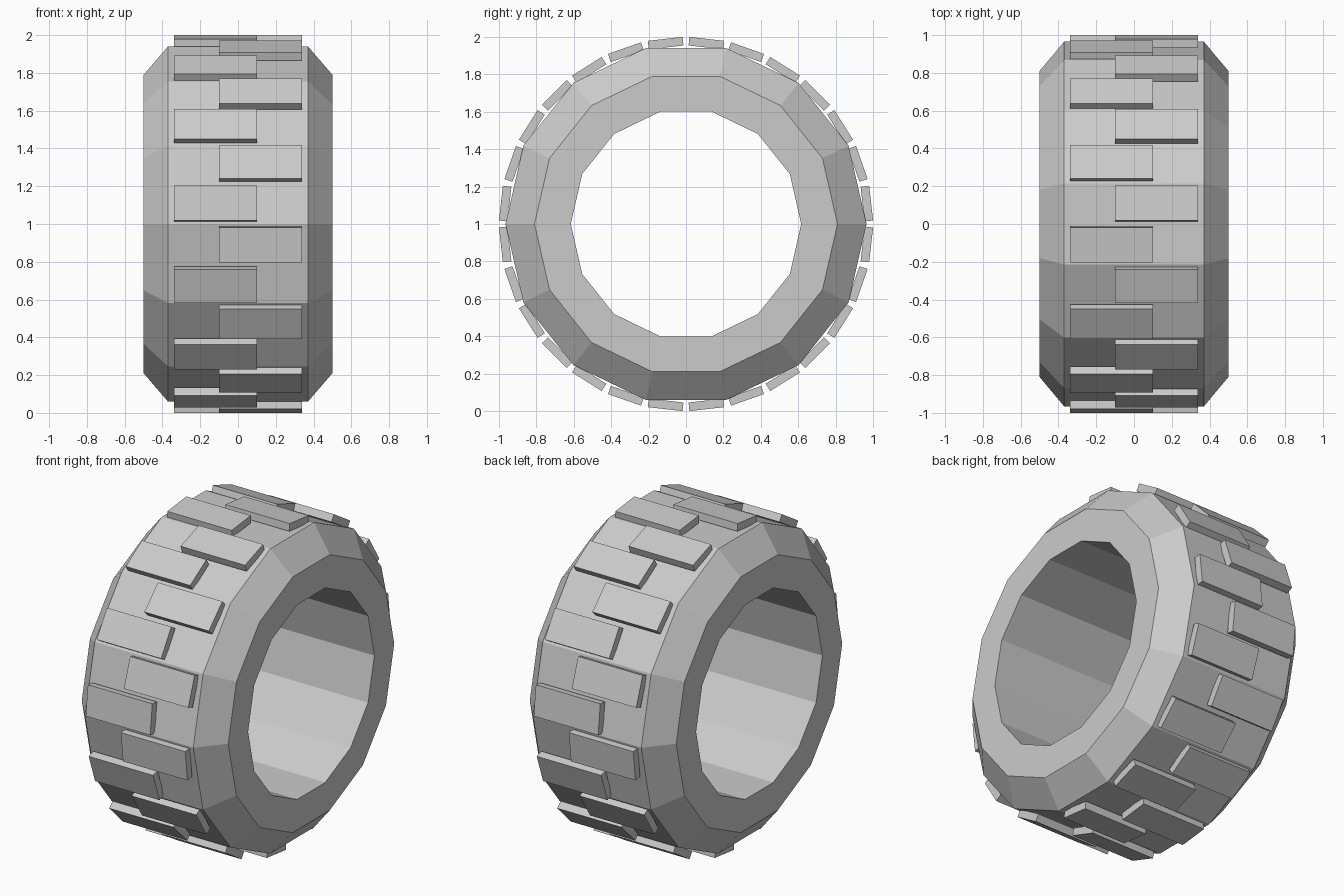
import bpy, bmesh, math
from mathutils import Matrix, Vector

if "Cube" in bpy.data.objects:
    bpy.data.objects.remove(bpy.data.objects["Cube"])

SIDES = 14
BLOCKS = 28
CENTRE = Vector((0, 0, 1))


def add_object(name, bm):
    bmesh.ops.recalc_face_normals(bm, faces=bm.faces)
    mesh = bpy.data.meshes.new(name)
    bm.to_mesh(mesh)
    bm.free()
    obj = bpy.data.objects.new(name, mesh)
    obj.location = CENTRE
    bpy.context.collection.objects.link(obj)
    return obj


# Tyre body: closed (x, radius) profile revolved around the x axis
profile = [(-0.5, 0.616), (-0.5, 0.81), (-0.37, 0.965),
           (0.37, 0.965), (0.5, 0.81), (0.5, 0.616)]
bm = bmesh.new()
rings = []
for i in range(SIDES):
    a = 2 * math.pi * i / SIDES
    rings.append([bm.verts.new((x, r * math.cos(a), r * math.sin(a)))
                  for x, r in profile])
for i in range(SIDES):
    cur, nxt = rings[i], rings[(i + 1) % SIDES]
    for j in range(len(profile)):
        k = (j + 1) % len(profile)
        bm.faces.new((cur[j], cur[k], nxt[k], nxt[j]))
add_object("tyre_body", bm)

# Tread blocks: flat bars around the rim, staggered left and right
length, width, thick, outer = 0.44, 0.187, 0.046, 0.996
for side, name in ((1, "tread_blocks_right"), (-1, "tread_blocks_left")):
    bm = bmesh.new()
    for i in range(0 if side > 0 else 1, BLOCKS, 2):
        a = 2 * math.pi * (i + 0.5) / BLOCKS
        m = (Matrix.Rotation(a, 4, 'X')
             @ Matrix.Translation((side * 0.12, outer - thick / 2, 0))
             @ Matrix.Diagonal((length, thick, width, 1)))
        bmesh.ops.create_cube(bm, size=1, matrix=m)
    add_object(name, bm)
